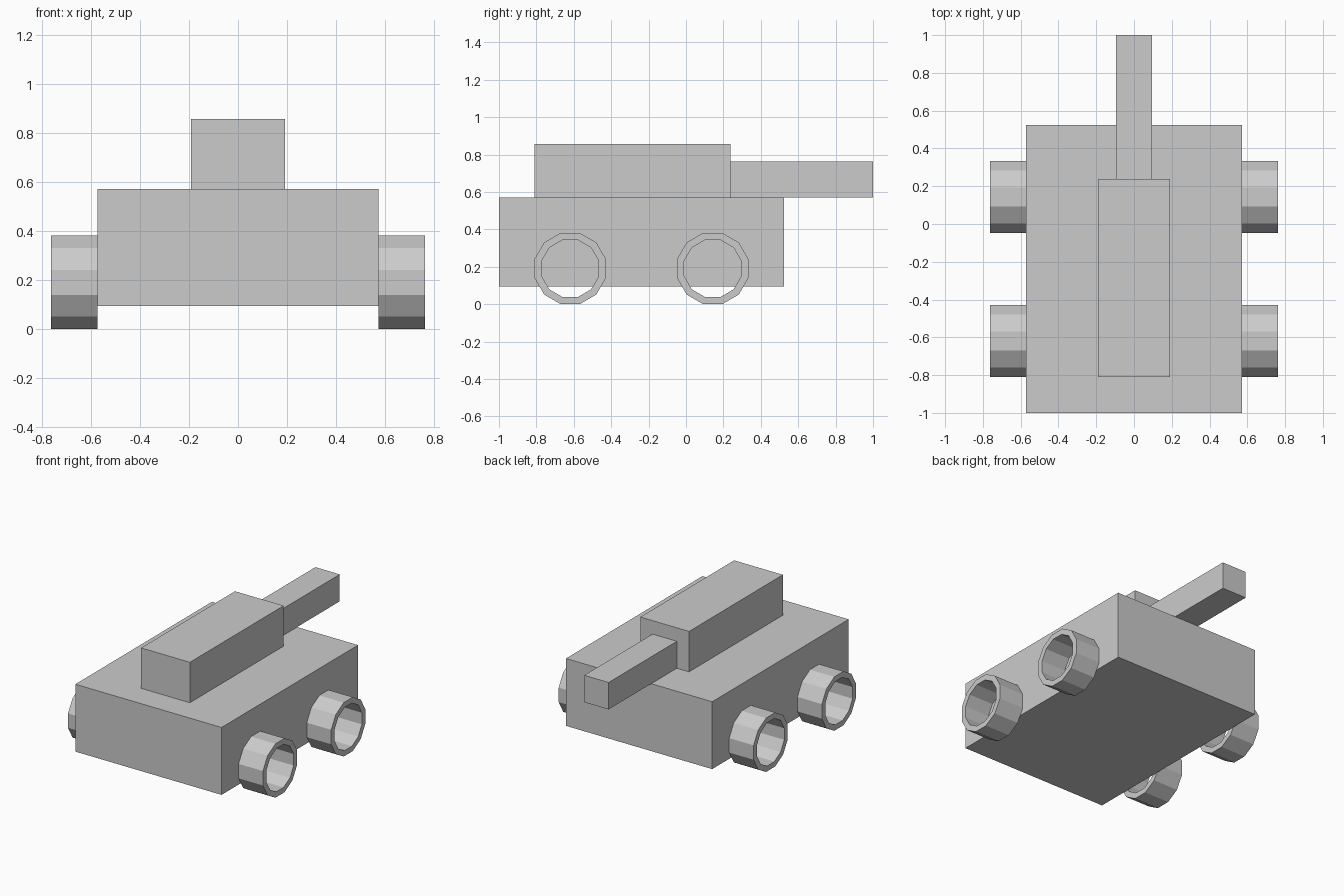
import bpy
import bmesh
import math

cube = bpy.data.objects.get("Cube")
if cube:
    bpy.data.objects.remove(cube, do_unlink=True)

U = 2 / 21  # design module: the model is 21 modules long

grey = bpy.data.materials.new("light grey")
grey.use_nodes = True
grey.diffuse_color = (0.6, 0.6, 0.6, 1)
grey.node_tree.nodes["Principled BSDF"].inputs["Base Color"].default_value = (0.6, 0.6, 0.6, 1)


def finish(name, bm):
    bmesh.ops.recalc_face_normals(bm, faces=bm.faces)
    mesh = bpy.data.meshes.new(name)
    bm.to_mesh(mesh)
    bm.free()
    mesh.materials.append(grey)
    obj = bpy.data.objects.new(name, mesh)
    bpy.context.collection.objects.link(obj)
    return obj


def box(name, half_width, y0, y1, z0, z1):
    """Box centred on x, sized in modules."""
    bm = bmesh.new()
    bmesh.ops.create_cube(bm, size=1)
    for v in bm.verts:
        v.co.x *= 2 * half_width * U
        v.co.y = (y0 if v.co.y < 0 else y1) * U
        v.co.z = (z0 if v.co.z < 0 else z1) * U
    return finish(name, bm)


def wheel(name, x0, x1, y, z, apothem, inner, sides=12):
    """Open faceted tube along x, with a flat facet at the bottom."""
    bm = bmesh.new()
    loops = []
    for x, a in ((x0, apothem), (x1, apothem), (x1, inner), (x0, inner)):
        r = a / math.cos(math.pi / sides)
        angles = [2 * math.pi * (i + 0.5) / sides for i in range(sides)]
        loops.append([bm.verts.new((x * U, (y + r * math.cos(t)) * U, (z + r * math.sin(t)) * U))
                      for t in angles])
    for k in range(4):
        a, b = loops[k], loops[(k + 1) % 4]
        for i in range(sides):
            j = (i + 1) % sides
            bm.faces.new((a[i], a[j], b[j], b[i]))
    return finish(name, bm)


# Hull, turret and gun barrel
box("hull", 6, -10.5, 5.5, 1, 6)
box("turret", 2, -8.5, 2.5, 6, 9)
box("barrel", 1, 2.5, 10.5, 6, 8)

# Four hollow wheels
for side, sx in (("left", 1), ("right", -1)):
    for place, y in (("front", -6.5), ("back", 1.5)):
        wheel(f"{place}_{side}_wheel", sx * 6, sx * 8, y, 2, 2, 1.6)
